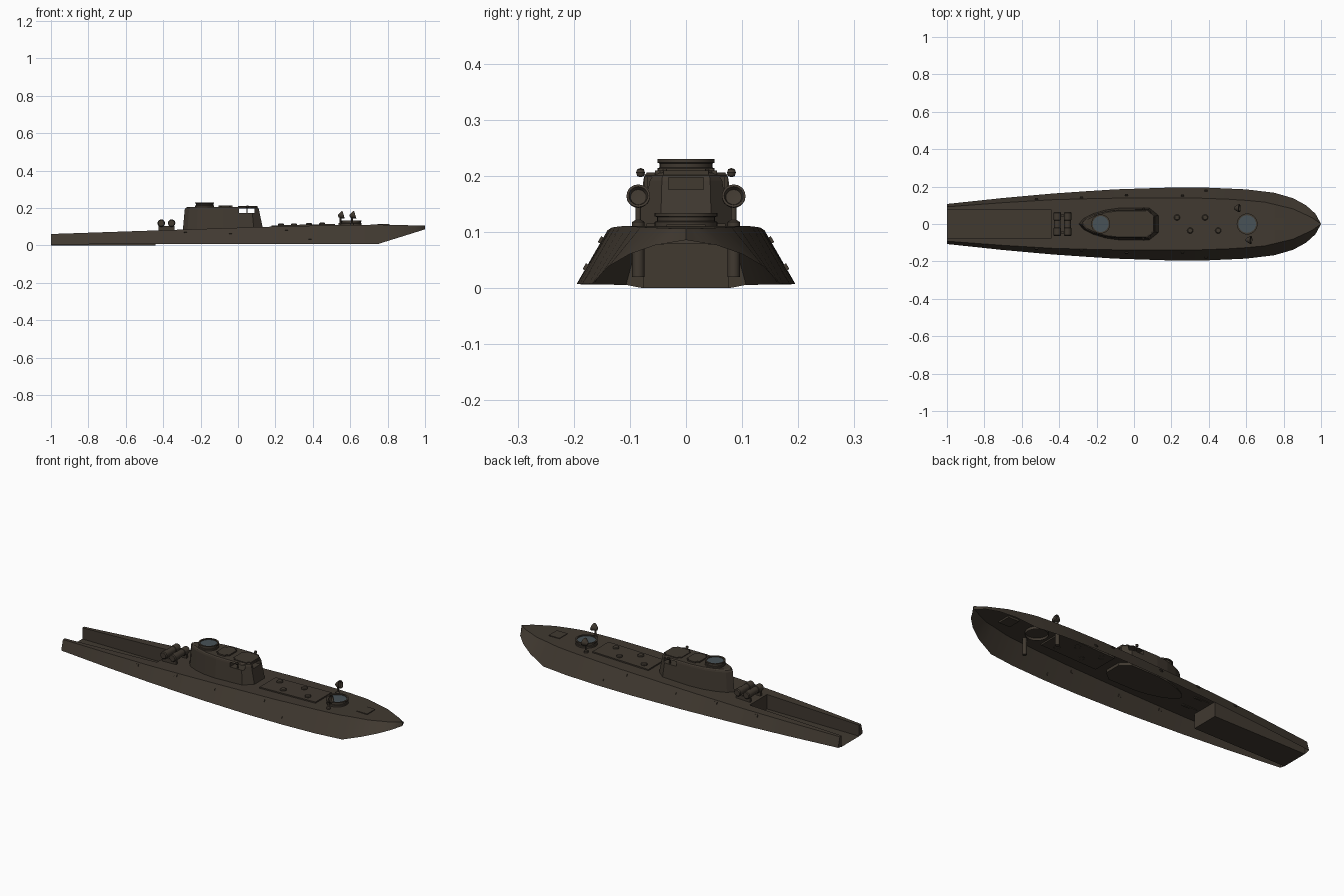
import bpy, bmesh, math
from mathutils import Matrix, Vector

if "Cube" in bpy.data.objects:
    bpy.data.objects.remove(bpy.data.objects["Cube"])


def material(name, rgb):
    m = bpy.data.materials.new(name)
    m.diffuse_color = (*rgb, 1)
    m.use_nodes = True
    m.node_tree.nodes["Principled BSDF"].inputs["Base Color"].default_value = m.diffuse_color
    return m


BROWN = material("dark brown paint", (0.052, 0.041, 0.030))
GLASS = material("blue grey glass", (0.065, 0.085, 0.095))


def finish(name, bm, mat=BROWN, smooth=False):
    bmesh.ops.remove_doubles(bm, verts=bm.verts, dist=1e-5)
    bmesh.ops.recalc_face_normals(bm, faces=bm.faces)
    me = bpy.data.meshes.new(name)
    bm.to_mesh(me)
    bm.free()
    me.materials.append(mat)
    ob = bpy.data.objects.new(name, me)
    bpy.context.collection.objects.link(ob)
    if smooth:
        bpy.ops.object.select_all(action='DESELECT')
        bpy.context.view_layer.objects.active = ob
        ob.select_set(True)
        bpy.ops.object.shade_smooth_by_angle(angle=math.radians(35))
    return ob


def box(name, x, y, z, rot=None, bevel=0.0):
    bm = bmesh.new()
    size = (x[1] - x[0], y[1] - y[0], z[1] - z[0])
    mid = Vector(((x[0] + x[1]) / 2, (y[0] + y[1]) / 2, (z[0] + z[1]) / 2))
    bmesh.ops.create_cube(bm, size=1, matrix=Matrix.Diagonal((*size, 1)))
    if bevel:
        up = [e for e in bm.edges if abs((e.verts[0].co - e.verts[1].co).z) > size[2] / 2]
        bmesh.ops.bevel(bm, geom=up, offset=bevel, segments=3, affect='EDGES')
    if rot:
        bm.transform(rot)
    bm.transform(Matrix.Translation(mid))
    return finish(name, bm)


def lathe(name, profile, loc, axis='Z', segs=32, mat=BROWN, tilt=0.0):
    """Revolve (radius, height) points around an axis."""
    bm = bmesh.new()
    vs = [bm.verts.new((r, 0, h)) for r, h in profile]
    es = [bm.edges.new(p) for p in zip(vs, vs[1:])]
    bmesh.ops.spin(bm, geom=vs + es, cent=(0, 0, 0), axis=(0, 0, 1),
                   angle=2 * math.pi, steps=segs)
    rot = {'Z': Matrix(), 'X': Matrix.Rotation(math.pi / 2 - tilt, 4, 'Y'),
           'Y': Matrix.Rotation(-math.pi / 2, 4, 'X')}[axis]
    bm.transform(Matrix.Translation(loc) @ rot)
    return finish(name, bm, mat, True)


def interp(table, x):
    for (x0, v0), (x1, v1) in zip(table, table[1:]):
        if x <= x1:
            return v0 + (v1 - v0) * (x - x0) / (x1 - x0)
    return table[-1][1]


# Hull lines: lower edge width, deck edge width, deck height
CHINE = [(-1, .107), (-.7, .139), (-.4, .166), (-.1, .185), (.2, .195), (.4, .194), (.6, .185),
         (.75, .167), (.85, .138), (.92, .1), (.97, .055), (1, 0)]
DECK = [(-1, .092), (-.7, .114), (-.4, .132), (0, .14), (.3, .14), (.55, .131), (.7, .117),
        (.85, .081), (.95, .035), (1, 0)]
SHEER = [(-1, .061), (-.44, .08), (0.13, .099), (.5, .108), (.75, .111), (1, .106)]
KEEL = [(-1, .006), (.75, .008), (1, .086)]
WELL_X, WELL_Y = -.44, .076


def deck_z(x):
    return interp(SHEER, x)


def quad(bm, *pts):
    bm.faces.new([bm.verts.new(p) for p in pts])


# Open-bottomed hull shell with sloping sides and a deck
stations = [-1, -.85, -.7, -.55, WELL_X, -.25, -.1, .05, .2, .3, .4, .5, .6, .7, .75, .8, .85,
            .89, .92, .95, .97, .985, 1]
hull, deck = bmesh.new(), bmesh.new()
for a, b in zip(stations, stations[1:]):
    for s in (1, -1):
        low = [(x, s * interp(CHINE, x), interp(KEEL, x)) for x in (a, b)]
        top = [(x, s * interp(DECK, x), deck_z(x)) for x in (a, b)]
        inner = WELL_Y if b <= WELL_X else 0
        if b < 1:
            quad(hull, low[0], low[1], top[1], top[0])
            quad(deck, top[0], top[1], (b, s * inner, deck_z(b)), (a, s * inner, deck_z(a)))
        else:
            quad(hull, low[0], low[1], top[1], top[0])
            hull.faces.ensure_lookup_table()
            deck.faces.new([deck.verts.new(p) for p in (top[0], top[1], (a, 0, deck_z(a)))])
for s in (1, -1):  # transom ends beside the well
    quad(hull, (-1, s * .107, .006), (-1, s * .092, .061), (-1, s * WELL_Y, .061), (-1, s * WELL_Y, 0))
finish("hull_sides", hull, smooth=True)
finish("deck", deck)

# Stern launching well
well = bmesh.new()
for s in (1, -1):
    quad(well, (-1, s * WELL_Y, 0), (WELL_X, s * WELL_Y, 0),
         (WELL_X, s * WELL_Y, .08), (-1, s * WELL_Y, .061))
quad(well, (-1, -WELL_Y, 0), (WELL_X, -WELL_Y, 0), (WELL_X, WELL_Y, 0), (-1, WELL_Y, 0))
quad(well, (WELL_X, -WELL_Y, 0), (WELL_X, WELL_Y, 0), (WELL_X, WELL_Y, .08), (WELL_X, -WELL_Y, .08))
finish("stern_well", well)

# Cabin: teardrop plan lofted upward with a rounded shoulder
LOWER = [(-.295, 0), (-.27, .03), (-.22, .055), (-.15, .076), (-.08, .086), (.085, .086), (.135, .046)]
UPPER = [(-.285, 0), (-.262, .027), (-.215, .05), (-.15, .068), (-.08, .076), (.075, .076), (.112, .043)]


def ring_points(half):
    return half + [(x, -y) for x, y in reversed(half) if y > 0]


cabin = bmesh.new()
rings = []
for pts, z, f in ((LOWER, .08, 1), (UPPER, .192, 1), (UPPER, .201, .975), (UPPER, .206, .92)):
    rings.append([cabin.verts.new((-.08 + (x + .08) * f, y * f, z)) for x, y in ring_points(pts)])
for r0, r1 in zip(rings, rings[1:]):
    for i in range(len(r0)):
        j = (i + 1) % len(r0)
        cabin.faces.new((r0[i], r0[j], r1[j], r1[i]))
cabin.faces.new(rings[0])
cabin.faces.new(rings[-1])
cabin = finish("cabin", cabin)
cutters = [box("side_window_cutter", (0.005, .088), (-.2, .2), (.174, .198)),
           box("front_window_cutter", (.06, .25), (-.031, .031), (.176, .197))]
for c in cutters:
    c.hide_render = True
    mod = cabin.modifiers.new("window", 'BOOLEAN')
    mod.object, mod.operation, mod.solver = c, 'DIFFERENCE', 'EXACT'
    bpy.context.view_layer.objects.active = cabin
    bpy.ops.object.modifier_apply(modifier=mod.name)
    bpy.data.objects.remove(c)

# Cabin roof parts
box("roof_hatch", (-.105, -.03), (-.05, .05), (.2, .213), bevel=.015)
box("bridge_roof", (.0, .105), (-.055, .055), (.2, .21), bevel=.015)
for s in (1, -1):
    lathe("cabin_lamp", [(.001, -.008), (.006, -.006), (.008, 0), (.006, .006), (.001, .008)],
          (.05, s * .081, .206), segs=12)
    box("window_post", (.045, .052), (s * .071 - .003, s * .071 + .003), (.17, .203))


# Two gun rings with glass discs
def gun_ring(name, x, z, r, h):
    lathe(name, [(r, z - .015), (r, z + h * .35), (r * .92, z + h * .4), (r * .92, z + h * .7),
                 (r, z + h * .75), (r, z + h), (r * .84, z + h), (r * .84, z)], (x, 0, 0))
    lathe(name + "_glass", [(0, z + h * .8), (r * .85, z + h * .8)], (x, 0, 0), mat=GLASS)


gun_ring("aft_ring", -.178, .205, .051, .025)
gun_ring("fore_ring", .605, .11, .056, .024)

# Searchlights on posts that reach below the deck
for x, y in ((.548, .085), (.61, -.085)):
    lathe("light_post", [(0, .02), (.011, .02), (.011, .118), (.005, .122), (.005, .155), (0, .155)],
          (x, y, 0), segs=12)
    lathe("searchlight", [(0, -.018), (.007, -.016), (.015, -.004), (.021, .008), (.021, .013),
                          (.017, .013), (.014, .005), (0, .003)], (x + .004, y, .161), 'X', 20, tilt=.3)

# Canisters lying across the deck
for x in (-.41, -.355):
    lathe("canister", [(0, -.065), (.016, -.065), (.02, -.06), (.02, -.022), (.018, -.02), (.018, .02),
                       (.02, .022), (.02, .06), (.016, .065), (0, .065)], (x, 0, .119), 'Y', 20)
for s in (1, -1):
    box("canister_cradle", (-.425, -.34), (s * .045 - .006, s * .045 + .006), (.078, .103))

# Foredeck plates and round hatches
pitch = Matrix.Rotation(-.024, 4, 'Y')
box("foredeck_plate", (.18, .52), (-.07, .07), (.096, .111), pitch)
for x, y in ((.23, .035), (.3, -.035), (.38, .035), (.45, -.035)):
    lathe("round_hatch", [(0, .119), (.012, .119), (.016, .115), (.016, .095)],
          (x, y, (x - .35) * .024), segs=16)
box("bow_hatch", (.745, .81), (-.035, .035), (.1, .114))

# Small vents along the sloping sides
for x, t in ((-.52, .8), (-.28, .85), (-.04, .7), (.26, .82), (.385, .3)):
    for s in (1, -1):
        zb, zd = interp(KEEL, x), deck_z(x)
        yb, yd = interp(CHINE, x), interp(DECK, x)
        y, z = s * (yb + (yd - yb) * t), zb + (zd - zb) * t
        tilt = Matrix.Rotation(s * math.atan2(yb - yd, zd - zb), 4, 'X')
        box("side_vent", (x - .008, x + .008), (y - .005, y + .005), (z - .006, z + .006), tilt)
